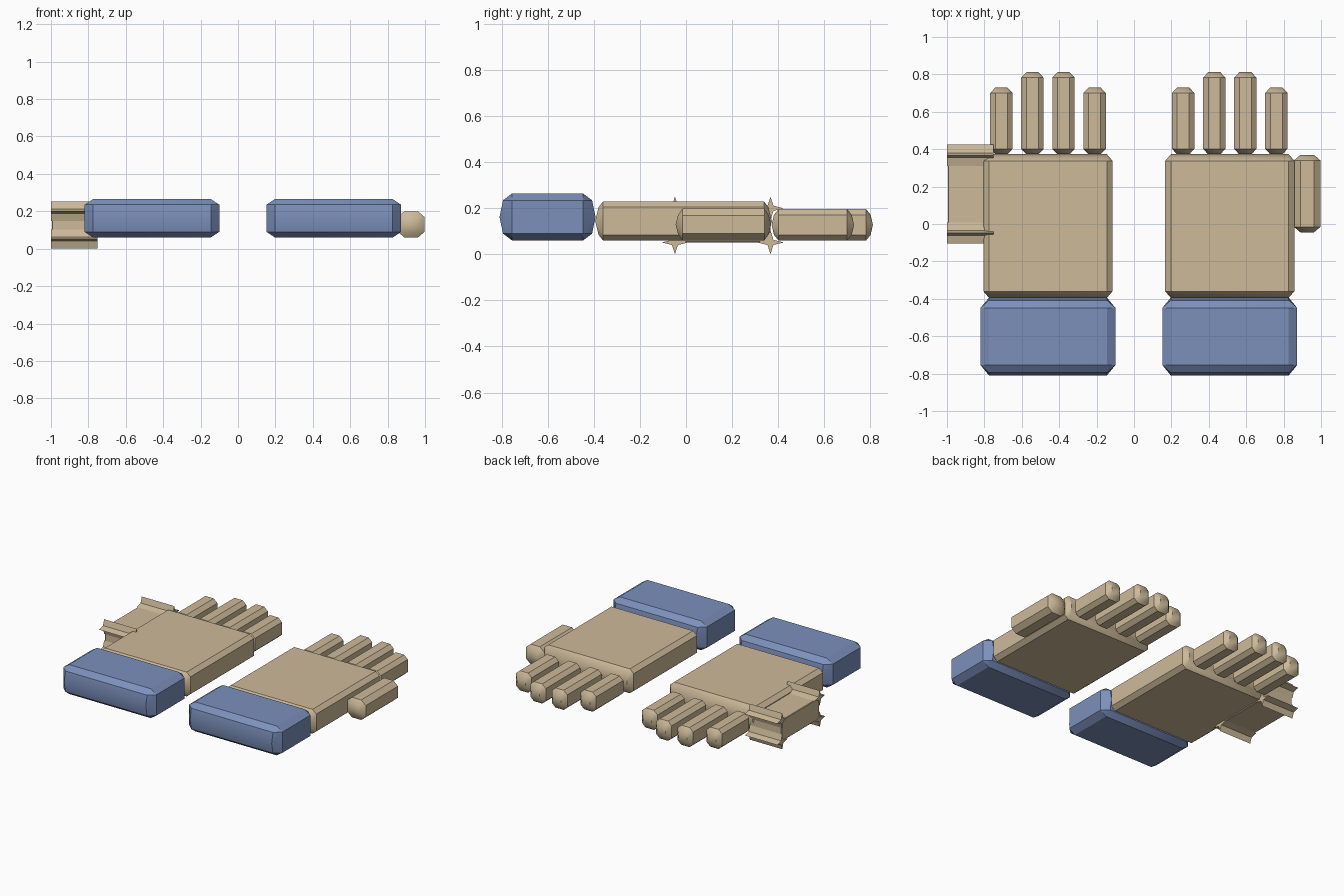
import bpy, bmesh
from math import radians, cos, sin, pi
from itertools import product

cube = bpy.data.objects.get("Cube")
if cube:
    bpy.data.objects.remove(cube, do_unlink=True)


def make_material(name, colour):
    mat = bpy.data.materials.new(name)
    mat.use_nodes = True
    mat.diffuse_color = (*colour, 1)
    mat.node_tree.nodes["Principled BSDF"].inputs["Base Color"].default_value = (*colour, 1)
    return mat


tan = make_material("tan leather", (0.61, 0.49, 0.32))
blue = make_material("blue cuff cloth", (0.20, 0.28, 0.50))


def finish(name, bm, mat, smooth=True):
    bmesh.ops.recalc_face_normals(bm, faces=bm.faces)
    mesh = bpy.data.meshes.new(name)
    bm.to_mesh(mesh)
    bm.free()
    mesh.materials.append(mat)
    obj = bpy.data.objects.new(name, mesh)
    bpy.context.collection.objects.link(obj)
    if smooth:
        bpy.ops.object.select_all(action='DESELECT')
        obj.select_set(True)
        bpy.context.view_layer.objects.active = obj
        bpy.ops.object.shade_smooth_by_angle(angle=radians(30))
    return obj


def padded_box(name, xs, ys, zs, inset, bulge, mat):
    """Chamfered box whose y ends swell out slightly along the middle."""
    centre = [(a + b) / 2 for a, b in (xs, ys, zs)]
    half = [(b - a) / 2 for a, b in (xs, ys, zs)]
    bm = bmesh.new()

    def add(p):
        bm.verts.new([c + q for c, q in zip(centre, p)])

    for signs in product((-1, 1), repeat=3):
        for axis in range(3):
            p = [s * (h - i) for s, h, i in zip(signs, half, inset)]
            p[axis] = signs[axis] * (half[axis] - (bulge if axis == 1 else 0))
            add(p)
    for sx, sy in product((-1, 1), repeat=2):
        add((sx * (half[0] - inset[0]), sy * half[1], 0))
    bmesh.ops.convex_hull(bm, input=bm.verts)
    bmesh.ops.dissolve_limit(bm, angle_limit=radians(1), verts=bm.verts, edges=bm.edges)
    return finish(name, bm, mat)


def star_rail(name, y, z, xs):
    """Four-pointed flange running along x."""
    bm = bmesh.new()
    ring = []
    for k in range(8):
        r = 0.018 if k % 2 else 0.057
        a = k * pi / 4
        ring.append(bm.verts.new((xs[0], y + r * cos(a), z + r * 0.9 * sin(a))))
    face = bm.faces.new(ring)
    out = bmesh.ops.extrude_face_region(bm, geom=[face])
    moved = [v for v in out["geom"] if isinstance(v, bmesh.types.BMVert)]
    bmesh.ops.translate(bm, verts=moved, vec=(xs[1] - xs[0], 0, 0))
    return finish(name, bm, tan, smooth=False)


# Cuff, palm and four fingers of each glove
for side, cx in (("left", 0.512), ("right", -0.46)):
    padded_box(side + "_cuff", (cx - 0.36, cx + 0.36), (-0.81, -0.393), (0.06, 0.265),
               (0.045, 0.055, 0.03), 0.015, blue)
    padded_box(side + "_palm", (cx - 0.345, cx + 0.345), (-0.395, 0.373), (0.06, 0.23),
               (0.03, 0.035, 0.025), 0.015, tan)
    for i, tip in enumerate((0.73, 0.812, 0.812, 0.73)):
        fx = cx + (i - 1.5) * 0.166
        padded_box(f"{side}_finger_{i + 1}", (fx - 0.06, fx + 0.06), (0.372, tip),
                   (0.06, 0.197), (0.028, 0.03, 0.025), 0.01, tan)

# Padded thumb on the left glove
padded_box("left_thumb", (0.855, 0.997), (-0.045, 0.37), (0.06, 0.2),
           (0.035, 0.03, 0.03), 0.01, tan)

# Boxy flanged thumb on the right glove
thumb_x, thumb_y, thumb_z = (-1.0, -0.75), (-0.048, 0.367), (0.052, 0.2)
padded_box("right_thumb", (-0.995, -0.75), thumb_y, thumb_z, (0.004, 0.004, 0.004), 0.001, tan)
for i, (y, z) in enumerate(product(thumb_y, thumb_z)):
    star_rail(f"right_thumb_flange_{i + 1}", y, z, thumb_x)
